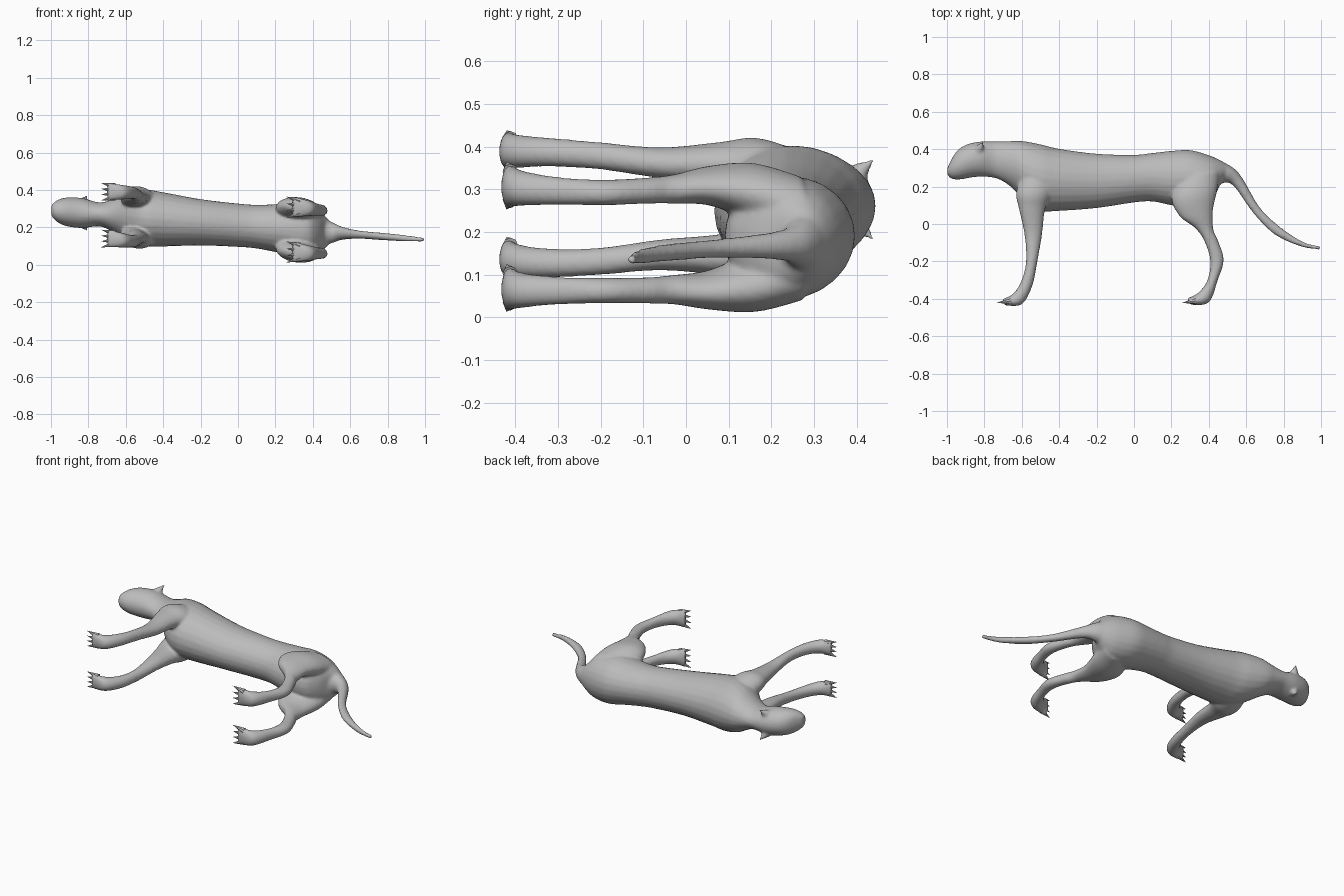
import bpy, bmesh, math
from mathutils import Vector, Matrix

if "Cube" in bpy.data.objects:
    bpy.data.objects.remove(bpy.data.objects["Cube"])

SIDES, STEPS = 24, 5

grey = bpy.data.materials.new("grey")
grey.diffuse_color = (0.5, 0.5, 0.5, 1)
grey.use_nodes = True
grey.node_tree.nodes["Principled BSDF"].inputs["Base Color"].default_value = grey.diffuse_color


def plane(x):
    """Height of the slightly tilted symmetry plane of the animal lying on its side."""
    return 0.212 - 0.078 * x


def spline(a, b, c, d, t):
    return [0.5 * (2 * q + (r - p) * t + (2 * p - 5 * q + 4 * r - s) * t * t
                   + (3 * q - p - 3 * r + s) * t ** 3) for p, q, r, s in zip(a, b, c, d)]


def loft(bm, sections, side=1):
    """Skin oval rings; section = edge x, y, opposite edge x, y, sideways offset, half width."""
    s = [sections[0]] + sections + [sections[-1]]
    dense = [spline(*s[i:i + 4], k / STEPS) for i in range(len(s) - 3) for k in range(STEPS)]
    dense.append(sections[-1])
    rings = []
    for x1, y1, x2, y2, off, w in dense:
        ring = []
        for k in range(SIDES):
            a = 2 * math.pi * k / SIDES
            c = math.cos(a) / 2
            x, y = (x1 + x2) / 2 + (x1 - x2) * c, (y1 + y2) / 2 + (y1 - y2) * c
            ring.append(bm.verts.new((x, y, plane(x) + side * off + w * math.sin(a))))
        rings.append(ring)
    for r, q in zip(rings, rings[1:]):
        for k in range(SIDES):
            j = (k + 1) % SIDES
            bm.faces.new((r[k], r[j], q[j], q[k]))
    bm.faces.new(rings[0][::-1])
    bm.faces.new(rings[-1])


def cone(bm, base, tip, radius, flat=1.0, sides=8):
    """Pointed cone from base to tip, optionally flattened along its local x."""
    base, tip = Vector(base), Vector(tip)
    d = tip - base
    m = (Matrix.Translation((base + tip) / 2) @ d.to_track_quat('Z', 'Y').to_matrix().to_4x4()
         @ Matrix.Diagonal((flat, 1, 1, 1)))
    bmesh.ops.create_cone(bm, cap_ends=True, segments=sides, radius1=radius, radius2=0,
                          depth=d.length, matrix=m)


def finish(bm, name):
    bmesh.ops.recalc_face_normals(bm, faces=bm.faces)
    me = bpy.data.meshes.new(name)
    bm.to_mesh(me)
    bm.free()
    me.materials.append(grey)
    ob = bpy.data.objects.new(name, me)
    bpy.context.collection.objects.link(ob)
    return ob


# head, neck and trunk
trunk = [
    (-.998, .30, -.998, .265, 0, .03), (-.955, .38, -.978, .243, 0, .058),
    (-.90, .423, -.93, .238, 0, .077), (-.82, .441, -.84, .252, 0, .08),
    (-.74, .441, -.74, .245, 0, .064), (-.67, .443, -.66, .20, 0, .09),
    (-.60, .444, -.58, .12, 0, .13), (-.50, .426, -.50, .07, 0, .152),
    (-.40, .402, -.40, .07, 0, .145), (-.20, .376, -.20, .085, 0, .124),
    (0, .37, 0, .115, 0, .116), (.10, .38, .10, .12, 0, .117),
    (.20, .391, .20, .10, 0, .128), (.30, .395, .30, .09, 0, .142),
    (.40, .368, .38, .10, 0, .138), (.46, .342, .43, .15, 0, .105),
    (.51, .312, .46, .21, 0, .06)]
tail = [
    (.42, .355, .44, .20, 0, .085), (.52, .308, .49, .222, 0, .055),
    (.58, .245, .54, .195, 0, .034), (.672, .09, .64, .055, 0, .022),
    (.785, -.018, .75, -.055, 0, .02), (.91, -.098, .885, -.118, 0, .017),
    (.998, -.118, .995, -.138, 0, .011)]
front_leg = [
    (-.59, .29, -.43, .29, .07, .06), (-.63, .17, -.44, .17, .10, .066),
    (-.615, .08, -.475, .08, .108, .048), (-.585, -.06, -.492, -.06, .108, .036),
    (-.577, -.20, -.518, -.21, .124, .032), (-.605, -.31, -.545, -.335, .13, .034),
    (-.65, -.375, -.60, -.43, .128, .04), (-.705, -.402, -.69, -.435, .125, .048)]
hind_leg = [
    (.25, .26, .46, .28, .07, .075), (.20, .14, .445, .18, .105, .069),
    (.245, .04, .422, .07, .122, .046), (.325, -.02, .425, -.03, .118, .035),
    (.375, -.09, .448, -.085, .117, .031), (.408, -.20, .48, -.19, .115, .03),
    (.39, -.305, .448, -.30, .117, .033), (.34, -.37, .40, -.42, .12, .043),
    (.285, -.397, .30, -.432, .12, .057)]

bm = bmesh.new()
loft(bm, trunk)
loft(bm, tail)
for side in (1, -1):
    loft(bm, front_leg, side)
    loft(bm, hind_leg, side)
    # small pointed ears
    cone(bm, (-.835, .385, plane(-.83) + side * .045),
         (-.805, .445, plane(-.82) + side * .098), .036, sides=12)
body = finish(bm, "body")

# fuse the overlapping limbs into one smooth skin
remesh = body.modifiers.new("fuse", 'REMESH')
remesh.mode = 'VOXEL'
remesh.voxel_size = 0.008
remesh.use_smooth_shade = True
soften = body.modifiers.new("soften", 'SMOOTH')
soften.factor = 0.5
soften.iterations = 6

# four pointed claws on each paw
bm = bmesh.new()
for side in (1, -1):
    for x, off, w in ((-.69, .125, .047), (.30, .12, .056)):
        for k in range(4):
            dz = w * (k - 1.5) / 1.5
            z = plane(x) + side * off
            cone(bm, (x + .03, -.412, z + dz * .6), (x - .042, -.421, z + dz), .018)
finish(bm, "claws")
